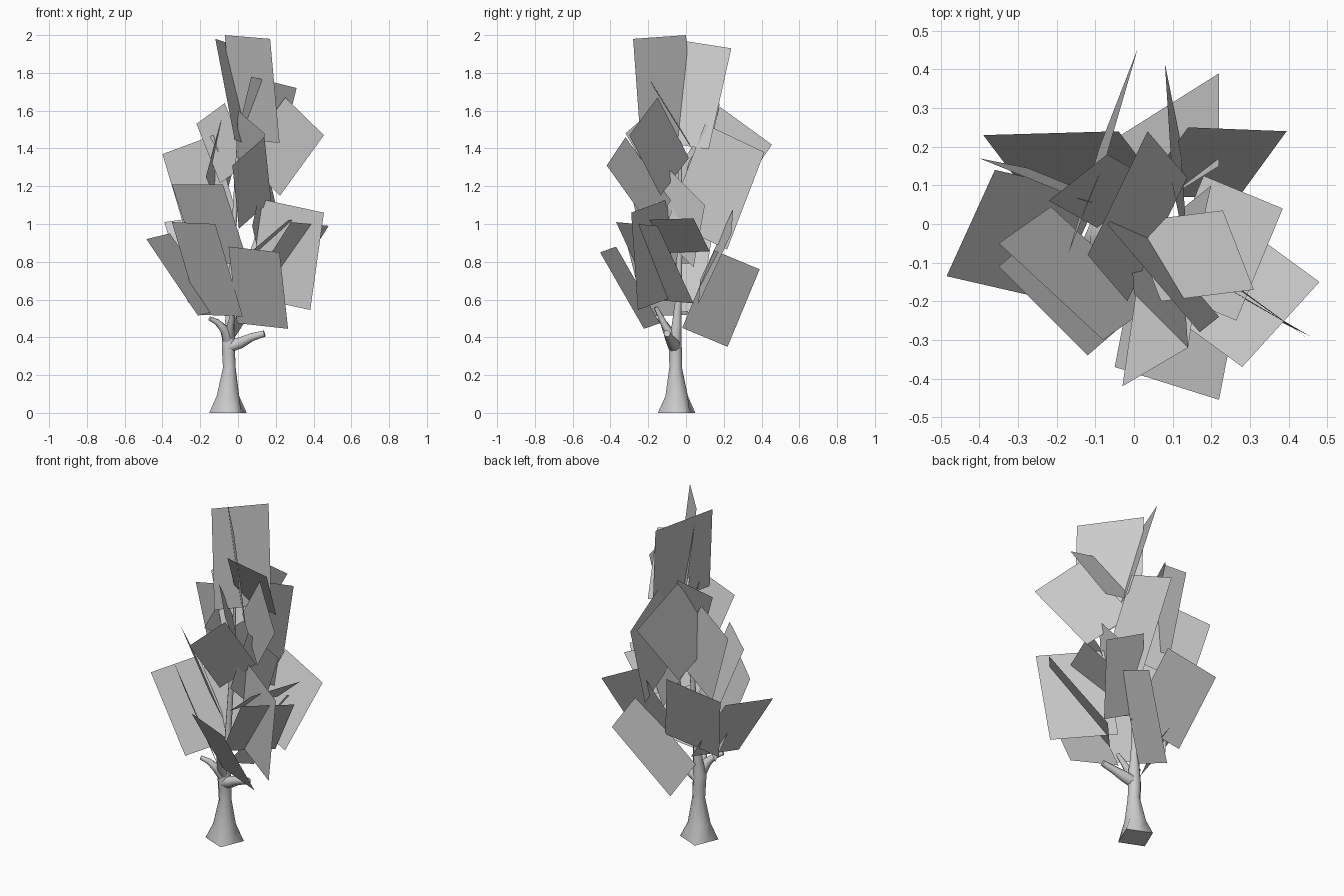
import bpy, bmesh, math
from mathutils import Vector


def make_object(name, bm):
    mesh = bpy.data.meshes.new(name)
    bm.to_mesh(mesh)
    bm.free()
    obj = bpy.data.objects.new(name, mesh)
    bpy.context.collection.objects.link(obj)
    return obj


def limb(name, path, sides=8):
    """Tapered tube through (x, y, z, radius) stations; a ring on the ground is squared off."""
    bm = bmesh.new()
    pts = [Vector(p[:3]) for p in path]
    rings = []
    for i, p in enumerate(pts):
        foot = p.z == 0
        d = (pts[min(i + 1, len(pts) - 1)] - pts[max(i - 1, 0)]).normalized()
        if foot:
            d = Vector((0, 0, 1))
        u = Vector((0, 1, 0)).cross(d).normalized()
        v = d.cross(u)
        ring = []
        for k in range(sides):
            a = 2 * math.pi * k / sides + math.radians(22)
            r = path[i][3] * (0.71 if foot and k % 2 else 1)
            ring.append(bm.verts.new(p + r * (math.cos(a) * u + math.sin(a) * v)))
        rings.append(ring)
    for a, b in zip(rings, rings[1:]):
        for k in range(sides):
            n = (k + 1) % sides
            bm.faces.new((a[k], a[n], b[n], b[k]))
    bm.faces.new(rings[0][::-1])
    bm.faces.new(rings[-1])
    for f in bm.faces:
        f.smooth = len(f.verts) == 4
    return make_object(name, bm)


def leaf_cards(name, cards):
    """Flat leaf sheets: two tip corners and the middle of the base edge."""
    bm = bmesh.new()
    for left, right, base in cards:
        l, r, b = Vector(left), Vector(right), Vector(base)
        half = (r - l) / 2
        bm.faces.new([bm.verts.new(p) for p in (l, r, b + half, b - half)])
    return make_object(name, bm)


# Trunk with flared foot and thin leader
limb("trunk", [(-.053, -.05, 0, .107), (-.053, -.05, .09, .064),
               (-.046, -.055, .24, .036), (-.05, -.055, .32, .037), (-.05, -.06, .38, .038),
               (-.045, -.05, .46, .028), (-.04, -.04, .6, .018),
               (-.02, -.03, 1.0, .014), (0, -.03, 1.42, .008)])

# Side branches
limb("right_branch", [(-.05, -.06, .35, .034), (.01, -.07, .37, .032),
                      (.07, -.09, .4, .023), (.14, -.1, .42, .018)])
limb("left_branch", [(-.05, -.06, .37, .03), (-.07, -.1, .44, .026),
                     (-.11, -.12, .48, .017), (-.15, -.14, .5, .012)])
limb("front_branch", [(-.045, -.06, .38, .024), (-.04, -.11, .46, .02),
                      (-.02, -.16, .56, .01)])

# Lower foliage, going round from the front
leaf_cards("lower_leaves", [
    ((-.05, -.37, .88), (.22, -.455, .85), (.13, -.18, .46)),
    ((-.35, -.11, 1.01), (-.12, -.34, 1.0), (-.09, -.10, .515)),
    ((-.485, -.135, .92), (-.36, .14, .95), (-.15, -.06, .53)),
    ((-.39, .23, 1.01), (-.04, .24, 1.06), (-.09, .07, .61)),
    ((.22, .39, .76), (.22, .15, .86), (-.05, .10, .40)),
    ((.395, .24, .95), (.14, .25, 1.08), (.14, .07, .64)),
    ((.385, .04, 1.03), (.265, -.25, 1.02), (.12, -.02, .85)),
])

# Middle foliage
leaf_cards("middle_leaves", [
    ((.28, -.37, 1.01), (.48, -.15, .99), (.12, -.07, .59)),
    ((.13, -.10, 1.13), (.455, -.29, 1.06), (.22, -.16, .58)),
    ((-.35, -.05, 1.21), (-.08, -.30, 1.21), (-.08, -.08, .79)),
    ((-.40, .17, 1.37), (-.13, .06, 1.47), (-.14, .09, 1.0)),
    ((-.03, -.42, 1.31), (.14, -.32, 1.46), (.09, -.13, 1.05)),
    ((.15, -.12, 1.32), (.20, .10, 1.10), (.10, -.07, .88)),
    ((.08, .415, 1.38), (.10, .10, 1.53), (.13, .06, .94)),
])

# Upper foliage and crown
leaf_cards("upper_leaves", [
    ((.01, .455, 1.42), (-.07, .18, 1.62), (-.13, .06, 1.15)),
    ((.455, -.30, 1.47), (.25, -.15, 1.67), (.12, -.06, 1.25)),
    ((-.22, .06, 1.53), (-.07, .18, 1.64), (-.02, .05, 1.27)),
    ((.14, -.32, 1.48), (0, -.18, 1.60), (.06, -.11, 1.30)),
    ((.07, -.20, 1.78), (.31, -.17, 1.72), (.11, .02, 1.42)),
    ((-.12, -.08, 1.98), (.035, .24, 1.93), (.06, -.04, 1.42)),
    ((-.07, 0, 2.0), (.17, -.28, 1.98), (.10, -.10, 1.44)),
])
